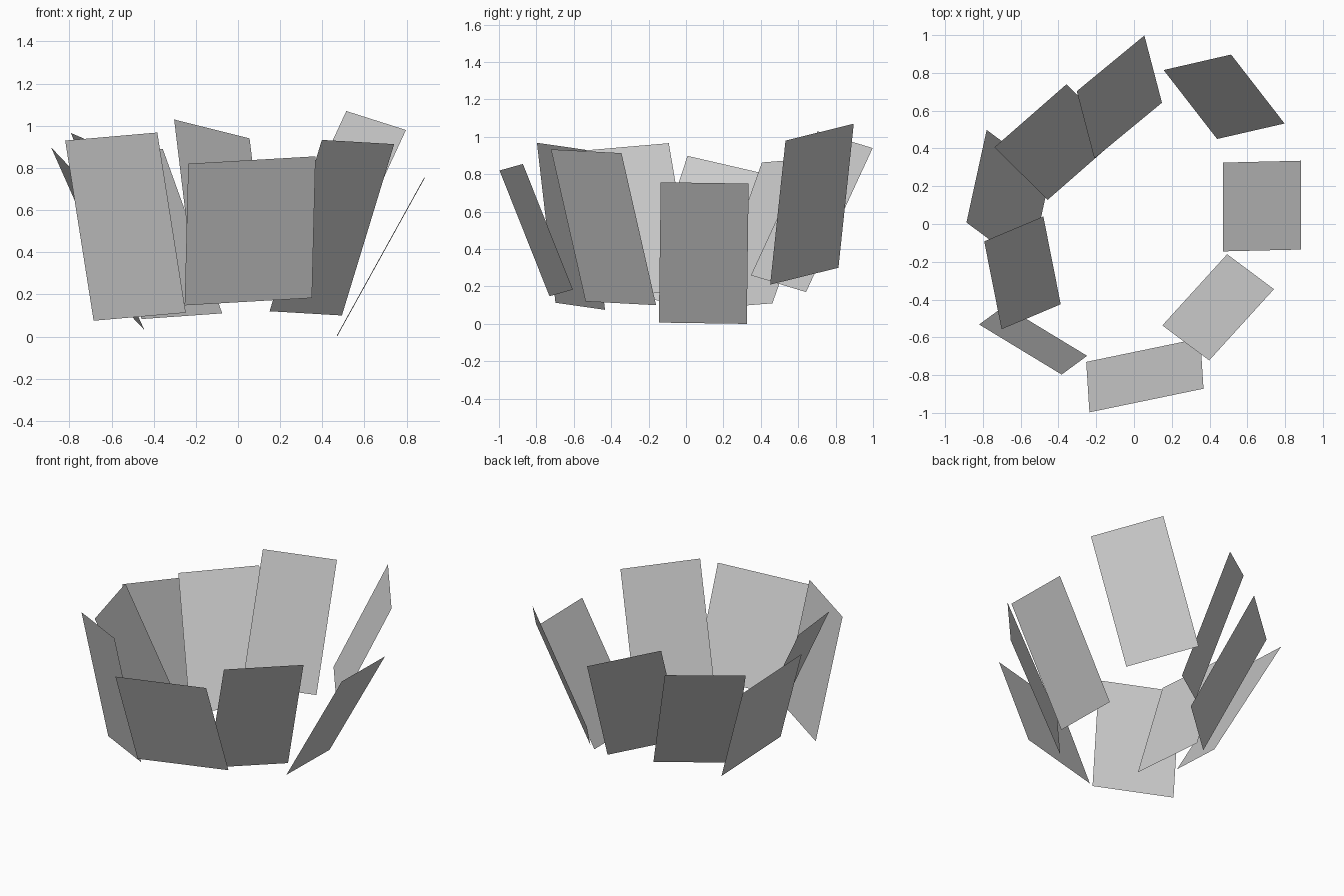
import bpy, bmesh
from mathutils import Vector, Matrix

if "Cube" in bpy.data.objects:
    bpy.data.objects.remove(bpy.data.objects["Cube"])


def petal(name, base, side, tip):
    """Flat rectangle spanned by a base corner, its neighbour and the tip above it."""
    base, side, tip = Vector(base), Vector(side), Vector(tip)
    u, v = (side - base) / 2, (tip - base) / 2
    m = Matrix((u, v, u.cross(v).normalized())).transposed().to_4x4()
    m.translation = base + u + v
    bm = bmesh.new()
    bmesh.ops.create_grid(bm, x_segments=1, y_segments=1, size=1, matrix=m)
    mesh = bpy.data.meshes.new(name)
    bm.to_mesh(mesh)
    bm.free()
    obj = bpy.data.objects.new(name, mesh)
    bpy.context.collection.objects.link(obj)


# Ring of outward-leaning loose petals, each with its own tilt:
# base corner, other base corner, tip corner above the first
petals = {
    "right_petal": ((0.47, -0.145, 0.007), (0.47, 0.325, 0.0), (0.885, -0.135, 0.757)),
    "back_right_petal": ((0.44, 0.45, 0.21), (0.157, 0.815, 0.30), (0.797, 0.532, 0.98)),
    "back_petal": ((0.148, 0.642, 0.17), (-0.21, 0.347, 0.26), (0.055, 0.998, 0.94)),
    "back_left_petal": ((-0.075, 0.462, 0.11), (-0.457, 0.128, 0.083), (-0.357, 0.74, 0.89)),
    "left_rear_petal": ((-0.445, 0.25, 0.032), (-0.552, -0.24, 0.145), (-0.78, 0.498, 0.785)),
    "left_front_petal": ((-0.48, 0.04, 0.183), (-0.388, -0.425, 0.143), (-0.793, -0.092, 0.966)),
    "front_left_petal": ((-0.685, -0.433, 0.075), (-0.248, -0.698, 0.113), (-0.82, -0.532, 0.93)),
    "front_petal": ((-0.253, -0.73, 0.148), (0.351, -0.605, 0.183), (-0.236, -0.997, 0.82)),
    "front_right_petal": ((0.15, -0.537, 0.12), (0.493, -0.16, 0.10), (0.398, -0.722, 0.933)),
}
for name, corners in petals.items():
    petal(name, *corners)
